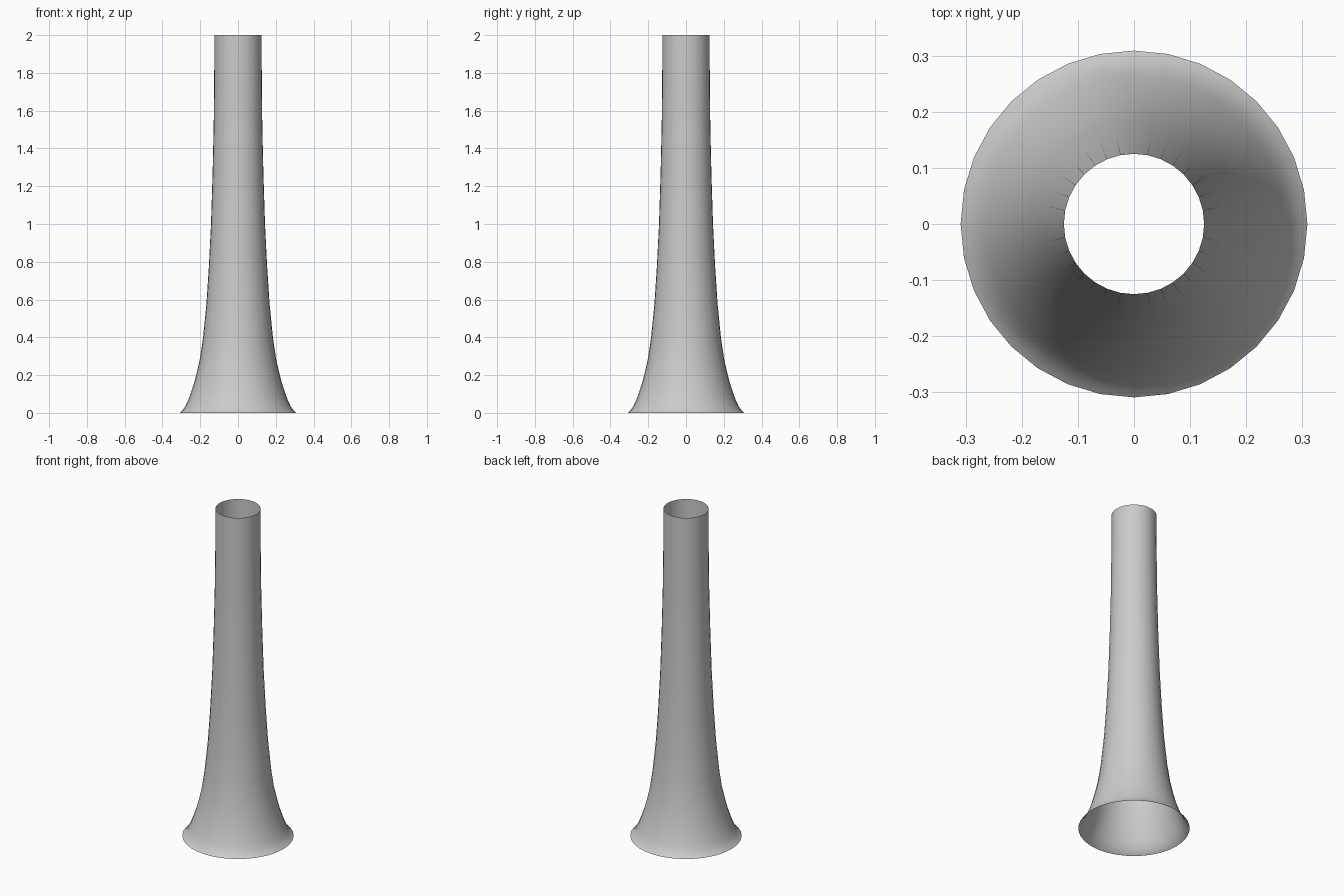
import bpy, bmesh, math

if "Cube" in bpy.data.objects:
    bpy.data.objects.remove(bpy.data.objects["Cube"])

SIDES = 32
# Flared profile: (radius, height)
PROFILE = [(0.309, 0.0), (0.297, 0.01), (0.28, 0.033), (0.265, 0.065), (0.25, 0.105),
           (0.235, 0.15), (0.219, 0.21), (0.201, 0.29), (0.185, 0.40), (0.167, 0.58),
           (0.154, 0.78), (0.143, 1.0), (0.135, 1.25), (0.129, 1.5), (0.126, 1.75), (0.125, 2.0)]


def lathe(name, profile, sides):
    """Open surface of revolution around z."""
    bm = bmesh.new()
    rings = [[bm.verts.new((r * math.cos(2 * math.pi * i / sides),
                            r * math.sin(2 * math.pi * i / sides), z))
              for i in range(sides)] for r, z in profile]
    for low, high in zip(rings, rings[1:]):
        for i in range(sides):
            j = (i + 1) % sides
            bm.faces.new((low[i], low[j], high[j], high[i])).smooth = True
    mesh = bpy.data.meshes.new(name)
    bm.to_mesh(mesh)
    bm.free()
    obj = bpy.data.objects.new(name, mesh)
    bpy.context.collection.objects.link(obj)
    return obj


# Flared tube, open at both ends
lathe("flared_tube", PROFILE, SIDES)
